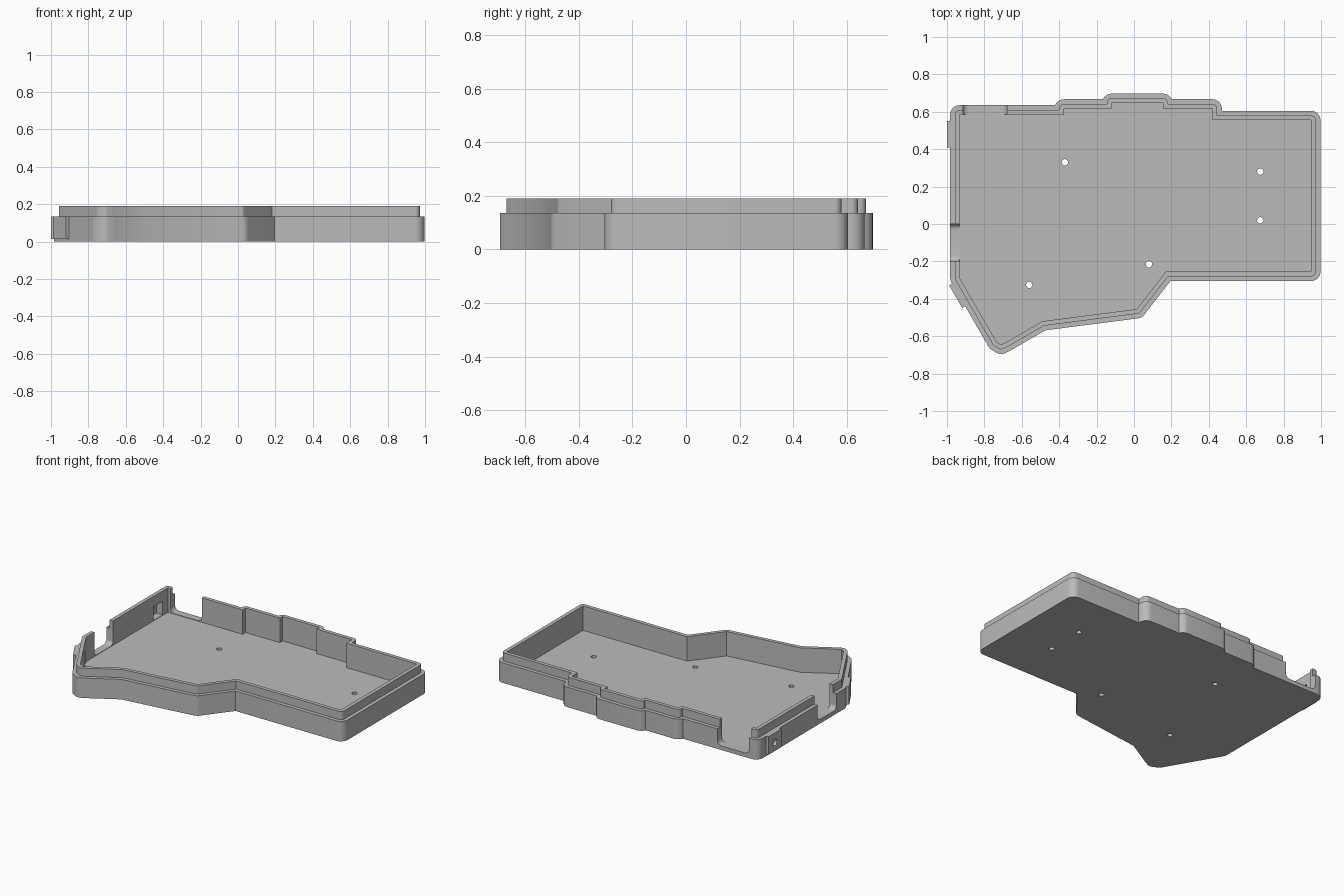
import bpy, bmesh, math
from mathutils import Vector, Matrix

if "Cube" in bpy.data.objects:
    bpy.data.objects.remove(bpy.data.objects["Cube"])

FLOOR, LEDGE, TOP = 0.025, 0.135, 0.19
WALL, LIP = 0.05, 0.025

grey = bpy.data.materials.new("plain grey")
grey.use_nodes = True
grey.diffuse_color = (0.5, 0.5, 0.5, 1)
grey.node_tree.nodes["Principled BSDF"].inputs["Base Color"].default_value = (0.5, 0.5, 0.5, 1)

# Cavity outline, anticlockwise
CAVITY = [Vector(p) for p in [
    (-0.933, -0.287), (-0.735, -0.63), (-0.71, -0.645), (-0.685, -0.633),
    (-0.49, -0.52), (0.015, -0.455), (0.17, -0.255), (0.947, -0.255),
    (0.947, 0.555), (0.42, 0.555), (0.42, 0.617), (0.155, 0.617),
    (0.155, 0.647), (-0.12, 0.647), (-0.12, 0.617), (-0.375, 0.617),
    (-0.375, 0.585), (-0.933, 0.585)]]


def offset_outline(pts, d, steps=6):
    """Grow an outline by d with round outer corners and sharp inner ones."""
    n = len(pts)
    edges = [pts[(i + 1) % n] - pts[i] for i in range(n)]
    convex = [edges[i - 1].cross(edges[i]) > 0 for i in range(n)]

    def trim(edge, neighbour):
        if convex[neighbour]:
            return 0
        return math.asin(max(0, 1 - edges[edge].length / d))

    groups = []
    for i in range(n):
        e0, e1 = edges[i - 1].normalized(), edges[i].normalized()
        n0, n1 = Vector((e0.y, -e0.x)), Vector((e1.y, -e1.x))
        if convex[i]:
            a = math.atan2(n0.y, n0.x)
            sweep = math.atan2(e0.cross(e1), e0.dot(e1))
            start = a + trim(i - 1, i - 1)
            end = a + sweep - trim(i, (i + 1) % n)
            angles = [start + (end - start) * k / steps for k in range(steps + 1)]
            groups.append([pts[i] + d * Vector((math.cos(t), math.sin(t))) for t in angles])
        else:
            groups.append([pts[i] + (n0 + n1) * d / (1 + n0.dot(n1))])
    # Short steps: the arc runs straight into the neighbouring wall
    for i in range(n):
        if not convex[i]:
            if convex[i - 1] and edges[i - 1].length < d:
                groups[i] = [groups[i - 1][-1]]
            elif convex[(i + 1) % n] and edges[i].length < d:
                groups[i] = [groups[(i + 1) % n][0]]
    return [p for g in groups for p in g]


def finish(bm, name):
    bmesh.ops.recalc_face_normals(bm, faces=bm.faces)
    mesh = bpy.data.meshes.new(name)
    bm.to_mesh(mesh)
    bm.free()
    mesh.materials.append(grey)
    ob = bpy.data.objects.new(name, mesh)
    bpy.context.collection.objects.link(ob)
    return ob


def block(name, centre, size, angle=0, radius=0):
    """Box turned about z; radius rounds the edges that run along its local x."""
    bm = bmesh.new()
    bmesh.ops.create_cube(bm, size=1)
    bmesh.ops.scale(bm, vec=size, verts=bm.verts)
    if radius:
        along = [e for e in bm.edges
                 if abs(e.verts[0].co.x - e.verts[1].co.x) > size[0] / 2]
        bmesh.ops.bevel(bm, geom=along, offset=radius, segments=6, profile=0.5, affect='EDGES')
    bm.transform(Matrix.Translation(centre) @ Matrix.Rotation(angle, 4, 'Z'))
    return finish(bm, name)


def rod(name, centre, radius, rotation=Matrix()):
    bm = bmesh.new()
    bmesh.ops.create_cone(bm, cap_ends=True, segments=24, radius1=radius,
                          radius2=radius, depth=0.1)
    bm.transform(Matrix.Translation(centre) @ rotation)
    return finish(bm, name)


def combine(target, tool, operation):
    mod = target.modifiers.new(tool.name, 'BOOLEAN')
    mod.operation, mod.solver, mod.object = operation, 'EXACT', tool
    bpy.context.view_layer.objects.active = target
    bpy.ops.object.modifier_apply(modifier=mod.name)
    bpy.data.objects.remove(tool)


# Tray: floor, wall, ledge and raised lip in one loft
bm = bmesh.new()
rings = []
for d, z in [(WALL, 0), (WALL, LEDGE), (LIP, LEDGE), (LIP, TOP), (1e-6, TOP), (1e-6, FLOOR)]:
    rings.append([bm.verts.new((p.x, p.y, z)) for p in offset_outline(CAVITY, d)])
for low, high in zip(rings, rings[1:]):
    for i in range(len(low)):
        bm.faces.new((low[i - 1], low[i], high[i], high[i - 1]))
bm.faces.new(rings[0])
bm.faces.new(rings[-1])
bmesh.ops.remove_doubles(bm, verts=bm.verts, dist=1e-4)
tray = finish(bm, "case_tray")

# Fixing bosses outside the wall, each with an inner pocket and a bolt hole
for centre, angle in [((-0.983, 0.48), 0), ((-0.938, -0.379), math.radians(30))]:
    turn = Matrix.Rotation(angle, 4, 'Z')
    base = Vector((*centre, 0))

    def at(x, z):
        return base + turn @ Vector((x, 0, z))

    combine(tray, block("boss", at(0, 0.074), (0.036, 0.14, 0.122), angle), 'UNION')
    combine(tray, block("pocket", at(0.035, 0.074), (0.064, 0.1, 0.092), angle), 'DIFFERENCE')
    combine(tray, rod("bolt_hole", at(0, 0.07), 0.022,
                      turn @ Matrix.Rotation(math.pi / 2, 4, 'Y')), 'DIFFERENCE')

# Wall openings with rounded lower corners
combine(tray, block("side_opening", (-0.95, -0.1, 0.178), (0.12, 0.2, 0.3), 0, 0.03), 'DIFFERENCE')
combine(tray, block("back_opening", (-0.797, 0.61, 0.178), (0.12, 0.235, 0.3),
                    math.pi / 2, 0.03), 'DIFFERENCE')

# Screw holes through the floor
for x, y in [(-0.37, 0.33), (0.675, 0.28), (0.675, 0.02), (0.08, -0.215), (-0.56, -0.325)]:
    combine(tray, rod("screw_hole", (x, y, 0), 0.017), 'DIFFERENCE')

bpy.ops.object.select_all(action='DESELECT')
tray.select_set(True)
bpy.context.view_layer.objects.active = tray
bpy.ops.object.shade_smooth_by_angle(angle=math.radians(30))
